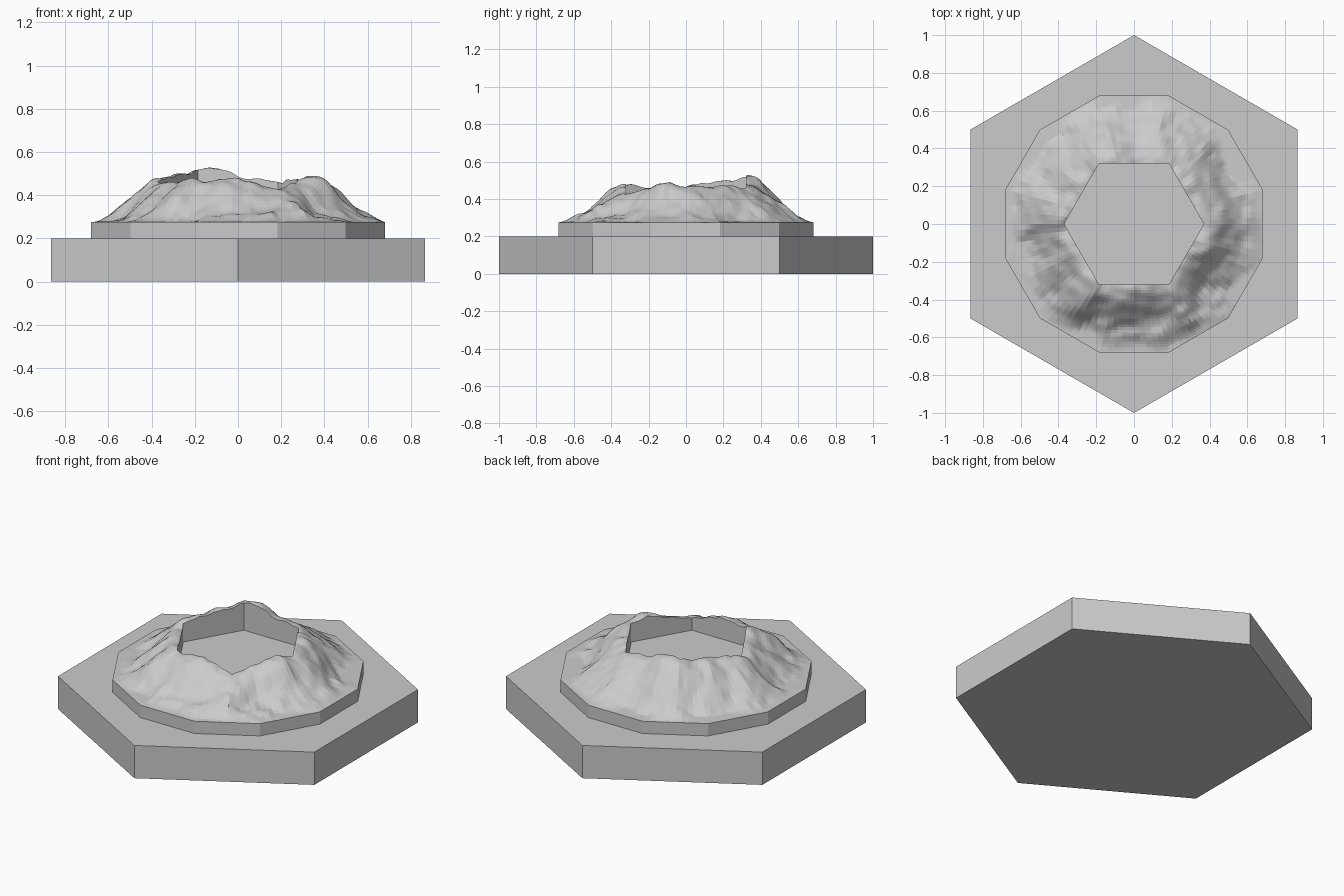
import bpy, bmesh, math
from math import cos, sin, pi, radians
from mathutils import Vector, noise

if "Cube" in bpy.data.objects:
    bpy.data.objects.remove(bpy.data.objects["Cube"], do_unlink=True)

BASE_TOP, PLINTH_TOP, FLOOR = 0.2, 0.275, 0.35
OUTER_R, HOLE_R = 0.705, 0.37
STEPS, RINGS = 120, 24

stone = bpy.data.materials.new("stone grey")
stone.use_nodes = True
stone.diffuse_color = (0.6, 0.6, 0.6, 1)
stone.node_tree.nodes["Principled BSDF"].inputs["Base Color"].default_value = (0.6, 0.6, 0.6, 1)


def finish(name, bm):
    bmesh.ops.recalc_face_normals(bm, faces=bm.faces)
    mesh = bpy.data.meshes.new(name)
    bm.to_mesh(mesh)
    bm.free()
    mesh.materials.append(stone)
    obj = bpy.data.objects.new(name, mesh)
    bpy.context.scene.collection.objects.link(obj)
    return obj


def prism(name, sides, radius, start, z0, z1):
    bm = bmesh.new()
    angles = [radians(start) + 2 * pi * i / sides for i in range(sides)]
    face = bm.faces.new([bm.verts.new((radius * cos(a), radius * sin(a), z0)) for a in angles])
    out = bmesh.ops.extrude_face_region(bm, geom=[face])
    top = [v for v in out["geom"] if isinstance(v, bmesh.types.BMVert)]
    bmesh.ops.translate(bm, verts=top, vec=(0, 0, z1 - z0))
    return finish(name, bm)


def polygon_radius(a, sides, radius, start):
    """Distance from the centre to the polygon edge in direction a."""
    part = 2 * pi / sides
    return radius * cos(part / 2) / cos((a - radians(start)) % part - part / 2)


# Crest height every 15 degrees, counterclockwise from +x
CREST = [.465, .46, .47, .475, .465, .475, .485, .52, .51, .485, .495, .485,
         .465, .45, .45, .465, .475, .47, .475, .455, .425, .445, .465, .485]
# Local hollows and knobs: x, y, height change, spread
BUMPS = [(.1, -.5, -.045, .09), (.36, -.32, -.035, .07), (.4, -.12, .025, .06),
         (-.1, .37, .02, .06), (-.3, .3, .015, .07), (-.28, -.42, .025, .07),
         (.27, -.5, .025, .07), (.5, .25, -.02, .08), (-.52, -.1, -.02, .08)]


def crest(a):
    f = (a / (2 * pi) * len(CREST)) % len(CREST)
    i = int(f)
    s = f - i
    return CREST[i] * (1 - s) + CREST[(i + 1) % len(CREST)] * s


def rock_height(x, y, a, t):
    slope = t ** 1.1
    slope = slope * slope * (3 - 2 * slope)
    z = PLINTH_TOP + (crest(a) - PLINTH_TOP) * slope
    window = min(1, 3.2 * t) * (1 - 0.75 * t)
    ribs = noise.noise(Vector((3.2 * cos(a), 3.2 * sin(a), 1.2 * t)))
    lumps = noise.noise(Vector((7 * x, 7 * y, 4.3)))
    grain = noise.noise(Vector((16 * x, 16 * y, 9.1)))
    z += window * (0.05 * ribs + 0.03 * lumps) + 0.014 * grain * min(1, 4 * t)
    for bx, by, dz, spread in BUMPS:
        d = ((x - bx) ** 2 + (y - by) ** 2) / spread ** 2
        z += dz * math.exp(-d) * min(1, 4 * t)
    return max(z, PLINTH_TOP + 0.02 * min(t, 0.3))


# Hexagonal base, twelve-sided plinth and sunken crater floor
prism("hexagon_base", 6, 1.0, 30, 0, BASE_TOP)
prism("plinth", 12, OUTER_R, 15, BASE_TOP, PLINTH_TOP)
prism("crater_floor", 6, HOLE_R, 0, PLINTH_TOP, FLOOR)

# Rocky ring, from the plinth edge to the rim, then down the crater wall
bm = bmesh.new()
rings = []
for j in range(RINGS + 2):
    t = min(j, RINGS) / RINGS
    ring = []
    for i in range(STEPS):
        a = 2 * pi * i / STEPS
        outer = polygon_radius(a, 12, OUTER_R, 15)
        inner = polygon_radius(a, 6, HOLE_R, 0)
        r = outer + (inner - outer) * t
        x, y = r * cos(a), r * sin(a)
        z = FLOOR if j > RINGS else rock_height(x, y, a, t)
        ring.append(bm.verts.new((x, y, z)))
    rings.append(ring)
for lower, upper in zip(rings, rings[1:]):
    for i in range(STEPS):
        k = (i + 1) % STEPS
        bm.faces.new((lower[i], lower[k], upper[k], upper[i]))
rock = finish("rock_ring", bm)

for obj in bpy.context.view_layer.objects:
    obj.select_set(obj == rock)
bpy.context.view_layer.objects.active = rock
bpy.ops.object.shade_smooth_by_angle(angle=radians(40))
